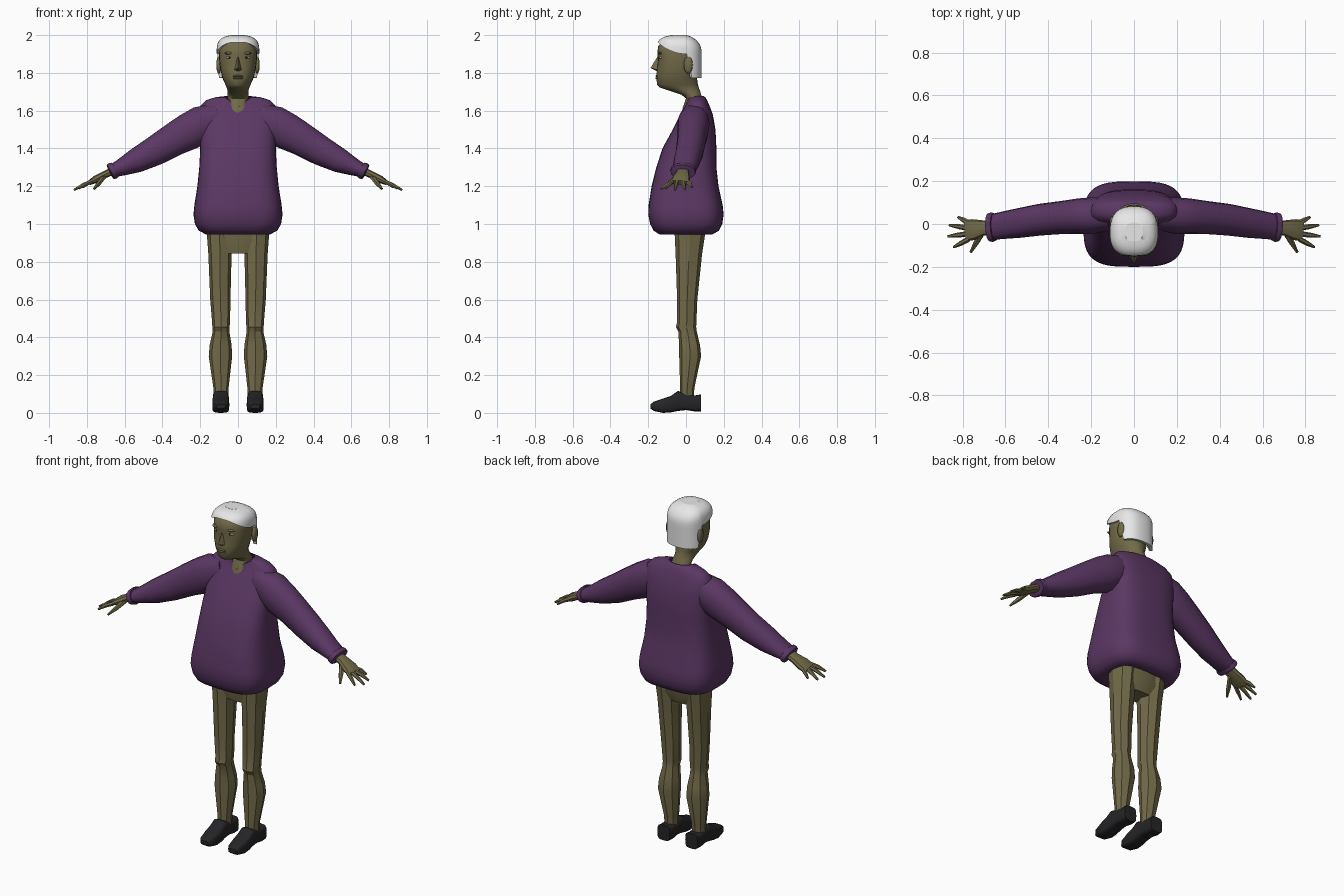
import bpy, bmesh, math
from mathutils import Vector as V

X, Y, Z = V((1, 0, 0)), V((0, 1, 0)), V((0, 0, 1))


def material(name, rgb):
    m = bpy.data.materials.new(name)
    m.diffuse_color = (*rgb, 1)
    return m


SKIN = material("olive_skin", (0.168, 0.145, 0.066))
PURPLE = material("purple_knit", (0.103, 0.038, 0.125))
WHITE = material("white_hair", (0.8, 0.8, 0.8))
BLACK = material("black_leather", (0.018, 0.018, 0.02))
EYE = material("eye_white", (0.5, 0.5, 0.42))


def finish(name, bm, mat, angle=35, mirror=False):
    bmesh.ops.recalc_face_normals(bm, faces=bm.faces)
    me = bpy.data.meshes.new(name)
    bm.to_mesh(me)
    bm.free()
    me.materials.append(mat)
    me.shade_smooth()
    me.set_sharp_from_angle(angle=math.radians(angle))
    ob = bpy.data.objects.new(name, me)
    bpy.context.collection.objects.link(ob)
    if mirror:
        ob.modifiers.new("mirror", "MIRROR").use_mirror_merge = False
    return ob


def ring(c, u, v, ru, rv, n=2.0, k=16):
    """Superellipse ring around c spanned by u and v."""
    pts = []
    for i in range(k):
        a = 2 * math.pi * i / k
        ca, sa = math.cos(a), math.sin(a)
        pts.append(V(c) + u * ru * math.copysign(abs(ca) ** (2 / n), ca)
                   + v * rv * math.copysign(abs(sa) ** (2 / n), sa))
    return pts


def loft(name, rings, mat, angle=35, mirror=False, caps=True):
    bm = bmesh.new()
    rows = [[bm.verts.new(p) for p in r] for r in rings]
    k = len(rows[0])
    for a, b in zip(rows, rows[1:]):
        for i in range(k):
            bm.faces.new((a[i], a[(i + 1) % k], b[(i + 1) % k], b[i]))
    if caps:
        bm.faces.new(rows[0])
        bm.faces.new(rows[-1])
    return finish(name, bm, mat, angle, mirror)


def level(z, hw, yf, yb, n=2.0, k=16, cx=0):
    """Horizontal ring from half width, front y and back y."""
    return ring((cx, (yf + yb) / 2, z), X, Y, hw, (yb - yf) / 2, n, k)


def tube(name, path, mat, n=2.0, k=10, angle=35):
    """Mirrored limb along (x, y, z, half depth, half thickness) stations."""
    pts = [V(p[:3]) for p in path]
    rings = []
    for i, p in enumerate(path):
        t = (pts[min(i + 1, len(pts) - 1)] - pts[max(i - 1, 0)]).normalized()
        up = t.cross(Y).normalized()
        rings.append(ring(p[:3], up.cross(t), up, p[3], p[4], n, k))
    return loft(name, rings, mat, angle, True)


def ellipsoid(name, c, r, mat, mirror=True):
    bm = bmesh.new()
    bmesh.ops.create_uvsphere(bm, u_segments=12, v_segments=8, radius=1)
    for v in bm.verts:
        v.co = V([c[i] + v.co[i] * r[i] for i in range(3)])
    return finish(name, bm, mat, 60, mirror)


# Jumper body, with the neckline dipping to a V at the front
body = [level(z, hw, yf, yb, n, 40) for z, hw, yf, yb, n in (
    (0.965, 0.11, -0.09, 0.09, 3), (0.945, 0.17, -0.14, 0.14, 3.2),
    (0.965, 0.208, -0.172, 0.175, 3.4), (1.0, 0.228, -0.19, 0.192, 3.4),
    (1.05, 0.236, -0.2, 0.199, 3.4), (1.1, 0.231, -0.198, 0.194, 3.4),
    (1.2, 0.215, -0.182, 0.172, 3.3), (1.3, 0.205, -0.157, 0.161, 3.2),
    (1.4, 0.2, -0.125, 0.161, 3), (1.5, 0.2, -0.07, 0.156, 3),
    (1.58, 0.205, -0.03, 0.142, 2.8), (1.625, 0.2, -0.005, 0.125, 2.6),
    (1.655, 0.17, 0.008, 0.112, 2.4), (1.671, 0.12, 0.012, 0.102, 2.2),
    (1.677, 0.068, 0.01, 0.094, 2))]
for row, dip in zip(body[-4:], (0.03, 0.042, 0.052, 0.062)):
    for p in row:
        if p.y < 0.05:
            d = dip * max(0, 1 - abs(p.x) / 0.07)
            p.z -= d
            p.y -= d * 0.45
loft("jumper_body", body, PURPLE, 60, caps=False)

# Sleeves and cuffs
tube("sleeve", [
    (0.1, 0.045, 1.575, 0.07, 0.07), (0.19, 0.04, 1.53, 0.085, 0.1),
    (0.26, 0.036, 1.49, 0.083, 0.1), (0.34, 0.03, 1.447, 0.077, 0.09),
    (0.44, 0.02, 1.387, 0.074, 0.08), (0.54, 0.004, 1.335, 0.069, 0.066),
    (0.61, -0.006, 1.303, 0.064, 0.048), (0.66, -0.014, 1.282, 0.06, 0.036)],
    PURPLE, 2.2, 14, 40)
tube("cuff", [
    (0.65, -0.014, 1.288, 0.054, 0.03), (0.652, -0.014, 1.287, 0.066, 0.043),
    (0.664, -0.015, 1.281, 0.069, 0.046), (0.676, -0.016, 1.275, 0.066, 0.042),
    (0.678, -0.016, 1.274, 0.05, 0.028)], PURPLE, 2.2, 14, 50)

# Hands
tube("palm", [
    (0.655, -0.017, 1.285, 0.034, 0.022), (0.7, -0.018, 1.264, 0.035, 0.02),
    (0.75, -0.026, 1.238, 0.049, 0.021), (0.785, -0.032, 1.219, 0.049, 0.013)],
    SKIN, 2.6, 10)
fingers = {"little_finger": (0.005, 0.822, 0.032), "ring_finger": (-0.02, 0.862, -0.005),
           "middle_finger": (-0.045, 0.869, -0.058), "index_finger": (-0.07, 0.842, -0.108)}
for name, (y0, x1, y1) in fingers.items():
    x0, z0, z1 = 0.77, 1.227, 1.18 + (0.869 - x1) * 0.3
    mid = ((x0 + x1) / 2, (y0 + y1) / 2, (z0 + z1) / 2 + 0.004)
    tube(name, [(x0, y0, z0, 0.012, 0.012), (*mid, 0.012, 0.011),
                (x1, y1, z1, 0.006, 0.006)], SKIN, 2, 6)
tube("thumb", [(0.705, -0.035, 1.255, 0.014, 0.014), (0.737, -0.088, 1.215, 0.014, 0.013),
               (0.762, -0.132, 1.186, 0.007, 0.006)], SKIN, 2, 6)

# Hips and legs
loft("hips", [level(0.845, 0.1, -0.04, 0.07, 4, 12), level(0.9, 0.14, -0.05, 0.09, 4, 12),
              level(1.0, 0.155, -0.06, 0.1, 4, 12)], SKIN, 30)
loft("leg", [level(z, (b - a) / 2, yf, yb, 2.3, 8, (a + b) / 2) for z, a, b, yf, yb in (
    (0.07, 0.052, 0.128, -0.03, 0.042), (0.13, 0.05, 0.13, -0.031, 0.044),
    (0.3, 0.031, 0.155, -0.036, 0.08), (0.36, 0.034, 0.15, -0.037, 0.074),
    (0.43, 0.046, 0.134, -0.04, 0.057), (0.455, 0.045, 0.136, -0.054, 0.054),
    (0.48, 0.042, 0.137, -0.047, 0.055), (0.6, 0.04, 0.147, -0.047, 0.06),
    (0.84, 0.034, 0.157, -0.055, 0.085), (0.99, 0.03, 0.168, -0.062, 0.108))],
    SKIN, 25, True)

# Shoes
loft("shoe", [ring((0.091, y, (a + b) / 2), X, Z, hw, (b - a) / 2, 4, 16)
              for y, a, b, hw in (
    (-0.187, 0.022, 0.046, 0.024), (-0.17, 0.01, 0.06, 0.036),
    (-0.12, 0.0, 0.076, 0.045), (-0.08, 0.003, 0.09, 0.045),
    (-0.042, 0.01, 0.116, 0.043), (0.0, 0.015, 0.1, 0.041),
    (0.045, 0.008, 0.092, 0.043), (0.08, 0.008, 0.098, 0.04))], BLACK, 40, True)

# Head and neck
loft("head", [level(z, hw, yf, yb, n, 24) for z, hw, yf, yb, n in (
    (1.58, 0.06, -0.025, 0.09, 2.2), (1.62, 0.06, -0.015, 0.09, 2.2),
    (1.665, 0.056, 0.0, 0.088, 2.2), (1.685, 0.055, -0.025, 0.08, 2),
    (1.705, 0.055, -0.085, 0.074, 2), (1.722, 0.06, -0.138, 0.068, 2),
    (1.738, 0.067, -0.154, 0.063, 2), (1.775, 0.083, -0.156, 0.058, 2.1),
    (1.82, 0.094, -0.154, 0.06, 2.2), (1.87, 0.1, -0.148, 0.065, 2.2),
    (1.9, 0.101, -0.152, 0.068, 2.2), (1.94, 0.098, -0.148, 0.065, 2.2),
    (1.97, 0.078, -0.12, 0.04, 2.2), (1.985, 0.045, -0.08, 0.0, 2))], SKIN, 45)

# Nose, lips, ears, brows and eyes
bm = bmesh.new()
nose = [bm.verts.new(p) for p in ((0, -0.147, 1.892), (0, -0.188, 1.826), (-0.021, -0.148, 1.815),
                                  (0.021, -0.148, 1.815), (0, -0.15, 1.806))]
for f in ((0, 1, 2), (0, 3, 1), (1, 4, 2), (1, 3, 4), (0, 2, 4), (0, 4, 3)):
    bm.faces.new([nose[i] for i in f])
finish("nose", bm, SKIN, 20)
for name, z in (("upper_lip", 1.783), ("lower_lip", 1.772)):
    ellipsoid(name, (0, -0.151, z), (0.028, 0.011, 0.006), SKIN, False)
ellipsoid("ear", (0.102, 0.012, 1.842), (0.013, 0.024, 0.046), SKIN)
ellipsoid("brow", (0.046, -0.137, 1.904), (0.026, 0.011, 0.007), SKIN)
ellipsoid("eye", (0.045, -0.13, 1.882), (0.019, 0.012, 0.008), EYE)
ellipsoid("pupil", (0.044, -0.139, 1.882), (0.006, 0.005, 0.006), BLACK)

# Hair: a cap whose lower edge runs high on the brow and low on the nape
outline = level(0, 0.113, -0.157, 0.083, 2.5, 48)
mid = V((0, -0.037, 0))


def hair_point(p, t):
    if p.y > 0.03:
        low = 1.772
    elif p.y > 0.005:
        low = 1.895 - (p.y - 0.005) * 4.5
    else:
        low = 1.9 + 0.062 * min(1, max(0, -p.y / 0.155)) ** 2
    z = 2.0 - (2.0 - low) * t ** 1.5
    d = min(1, (2.0 - z) / 0.09)
    s = max(0.05, (1 - (1 - d) ** 3)) ** (1 / 3)
    q = mid + (p - mid) * s
    q.z = z - max(0, q.y + 0.01) ** 2 * 3 * (1 - t)
    return q


cap = [[hair_point(p, i / 12) for p in outline] for i in range(13)]
cap.append([V((p.x * 0.84, mid.y + (p.y - mid.y) * 0.84, p.z + 0.004)) for p in cap[-1]])
loft("hair", cap, WHITE, 60, caps=False)
bm = bmesh.new()
bm.faces.new([bm.verts.new(p) for p in cap[0]])
finish("hair_crown", bm, WHITE, 60)
